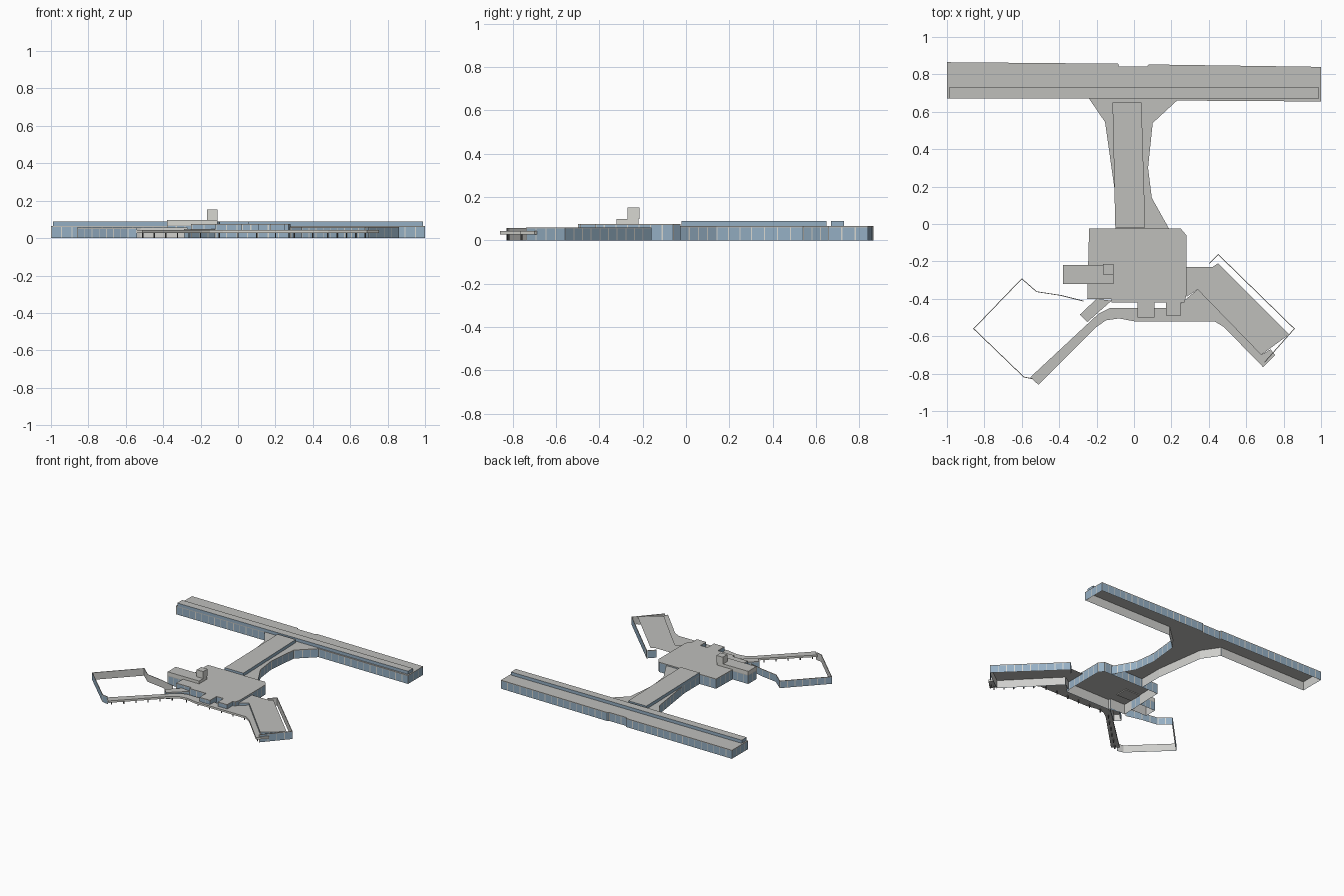
import bpy, bmesh, math
from mathutils import Vector

cube = bpy.data.objects.get("Cube")
if cube:
    bpy.data.objects.remove(cube, do_unlink=True)


def make_material(name, colour):
    mat = bpy.data.materials.new(name)
    mat.use_nodes = True
    mat.diffuse_color = (*colour, 1)
    mat.node_tree.nodes["Principled BSDF"].inputs["Base Color"].default_value = (*colour, 1)
    return mat


MATERIALS = [
    make_material("roof_grey", (.52, .52, .50)),
    make_material("window_blue", (.30, .43, .55)),
    make_material("pale_frame", (.68, .68, .64)),
    make_material("inner_wall", (.62, .62, .60)),
    make_material("dark_post", (.12, .12, .12)),
]
ROOF, GLASS, FRAME, INNER, POST = range(len(MATERIALS))
PANEL, MULLION, RAIL, THICK = .055, .006, .006, .004


def quad(bm, a, b, low, high, mat):
    """Upright rectangle standing on the plan line from a to b."""
    face = bm.faces.new([bm.verts.new((p.x, p.y, z))
                         for p, z in ((a, low), (b, low), (b, high), (a, high))])
    face.material_index = mat


def cap(bm, points, z, mat, flip=False):
    face = bm.faces.new([bm.verts.new((x, y, z)) for x, y in points])
    face.material_index = mat
    if flip:
        face.normal_flip()


def wall(bm, start, end, low, high, mat, glazed, lining):
    """Outer face with mullions and a top rail, plus an inner lining."""
    a, b = Vector(start), Vector(end)
    along = (b - a).normalized()
    inset = Vector((-along.y, along.x)) * THICK
    if glazed:
        count = max(1, round((b - a).length / PANEL))
        step = (b - a) / count
        head = high - RAIL
        for i in range(count):
            left, right = a + step * i, a + step * (i + 1)
            split = left + along * min(MULLION, step.length / 3)
            quad(bm, left, split, low, head, FRAME)
            quad(bm, split, right, low, head, mat)
        quad(bm, a, b, head, high, ROOF)
    else:
        quad(bm, a, b, low, high, mat)
    if lining:
        quad(bm, b + inset, a + inset, low, high, INNER)


def finish(bm, name):
    mesh = bpy.data.meshes.new(name)
    bm.to_mesh(mesh)
    bm.free()
    for mat in MATERIALS:
        mesh.materials.append(mat)
    obj = bpy.data.objects.new(name, mesh)
    bpy.context.collection.objects.link(obj)


def building(name, points, low, high, mat=GLASS, glazed=True, skip=(), floor=False):
    """Roofed block on an anticlockwise plan; skip leaves wall openings."""
    bm = bmesh.new()
    for i, p in enumerate(points):
        if i not in skip:
            wall(bm, p, points[(i + 1) % len(points)], low, high, mat, glazed, not floor)
    cap(bm, points, high, ROOF)
    if floor:
        cap(bm, points, low, ROOF, flip=True)
    finish(bm, name)


def screen(name, points, high):
    """Free-standing glazed wall, open to the sky."""
    bm = bmesh.new()
    for a, b in zip(points, points[1:]):
        wall(bm, a, b, 0, high, GLASS, True, True)
        p, q = Vector(a), Vector(b)
        side = Vector((p.y - q.y, q.x - p.x)).normalized() * THICK
        cap(bm, [p, q, q + side, p + side], high, ROOF)
    finish(bm, name)


def rect(x0, x1, y0, y1):
    return [(x0, y0), (x1, y0), (x1, y1), (x0, y1)]


# Long cross pier with its raised roof strip
building("pier", [(-1, .67), (-.24, .67), (.23, .66), (1, .655), (1, .84), (.08, .853),
                  (.07, .843), (-.08, .843), (-.085, .857), (-1, .865)], 0, .066, skip=(1,))
building("pier_roof_strip", rect(-.99, .99, .67, .73), .066, .09, glazed=False)

# Connector with flared ends and raised roof
building("connector", [(-.10, -.03), (.19, -.03), (.095, .14), (.075, .3), (.10, .54),
                       (.23, .66), (-.24, .67), (-.155, .545), (-.14, .44), (-.10, .16)],
         0, .066, skip=(0, 5))
building("connector_roof_strip", [(-.10, -.02), (.06, -.02), (.04, .65), (-.115, .65)],
         .066, .09, glazed=False)

# Central hall and its front bays
building("hall", [(-.25, -.40), (-.12, -.40), (-.12, -.42), (.27, -.42), (.28, -.38),
                  (.28, -.06), (.25, -.025), (-.24, -.025)], 0, .076)
for name, x0, x1, y0 in (("front_bay_right", .02, .11, -.50), ("front_bay_left", .17, .25, -.49)):
    building(name, rect(x0, x1, y0, -.42), .03, .076, floor=True)
building("side_link", [(-.29, -.485), (-.25, -.525), (-.12, -.41), (-.2, -.40)], 0, .05)

# Side block, upper storey and lookout box
building("side_block", rect(-.38, -.24, -.32, -.22), 0, .07)
building("upper_storey", rect(-.38, -.11, -.32, -.22), .07, .098, FRAME, False, floor=True)
building("lookout_box", rect(-.165, -.11, -.27, -.215), .098, .152, FRAME, False, floor=True)

# Angled lounge wing, with an outer glass screen set off from its roof
building("lounge_wing", [(.28, -.39), (.34, -.35), (.68, -.70), (.83, -.59), (.45, -.21),
                         (.42, -.23), (.28, -.23)], 0, .06, skip=(3, 4, 5, 6))
screen("lounge_screen", [(.70, -.74), (.86, -.56), (.45, -.16), (.40, -.21)], .06)

# Open court on the other side
screen("court_screen", [(-.27, -.41), (-.39, -.38), (-.52, -.36), (-.60, -.29),
                        (-.86, -.56), (-.59, -.82), (-.54, -.83)], .056)

# Raised walkway sweeping past the hall front
building("walkway", [(-.51, -.86), (-.20, -.55), (-.15, -.515), (-.08, -.505), (0, -.52),
                     (.43, -.52), (.48, -.55), (.69, -.765), (.755, -.70), (.73, -.67),
                     (.68, -.70), (.34, -.35), (.22, -.45), (-.13, -.45), (-.19, -.48),
                     (-.555, -.82)], .028, .043, FRAME, False, floor=True)

# Posts under the walkway
bm = bmesh.new()
for start, end, count in (((-.51, -.82), (-.2, -.52), 6), ((-.1, -.49), (.4, -.49), 6),
                          ((.48, -.53), (.68, -.73), 5)):
    for i in range(count):
        x, y = Vector(start).lerp(Vector(end), i / (count - 1))
        made = bmesh.ops.create_cone(bm, cap_ends=True, segments=6, radius1=.004,
                                     radius2=.004, depth=.028)
        bmesh.ops.translate(bm, verts=made["verts"], vec=(x, y, .014))
for face in bm.faces:
    face.material_index = POST
finish(bm, "walkway_posts")
